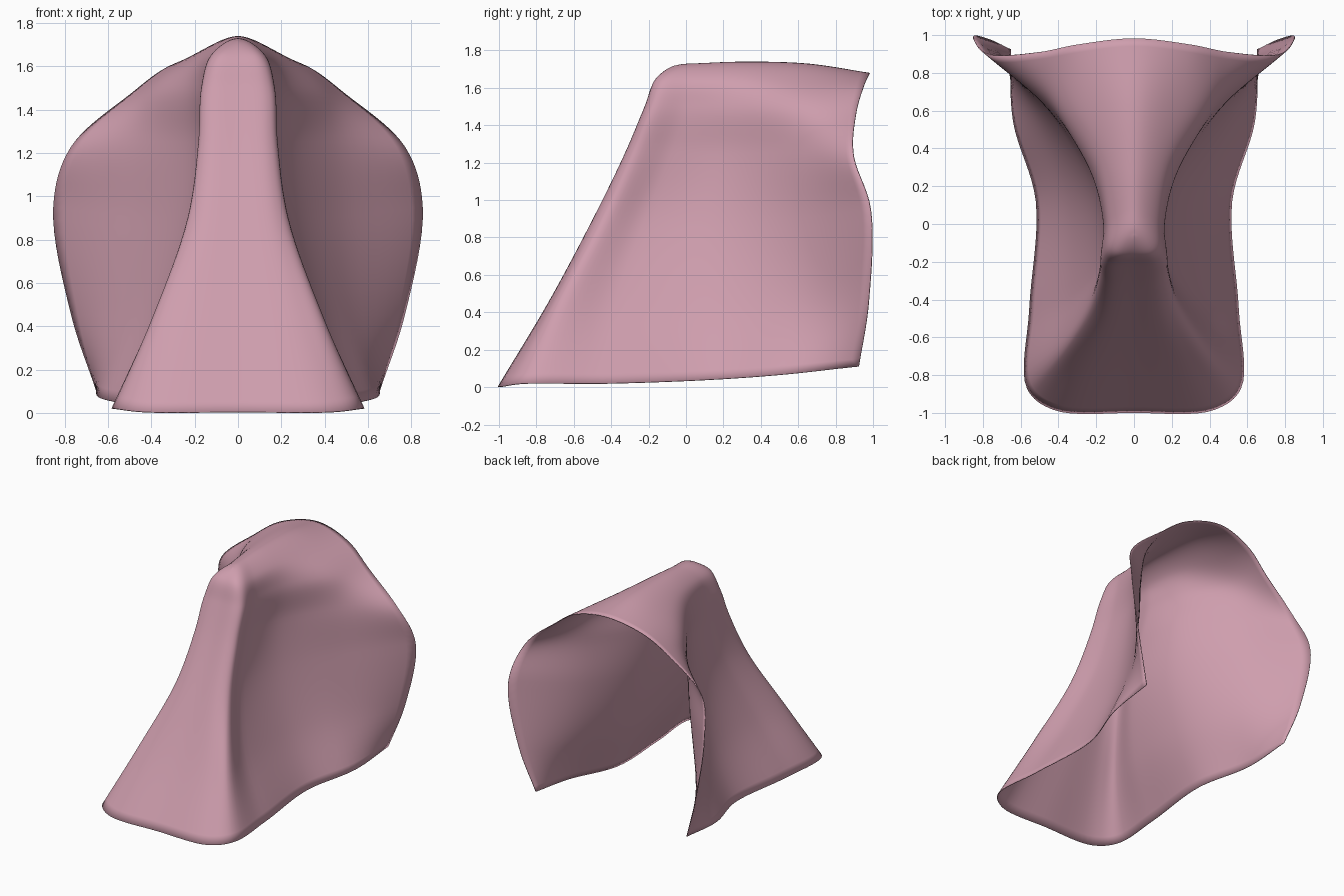
import bpy
from mathutils import Vector as V

if "Cube" in bpy.data.objects:
    bpy.data.objects.remove(bpy.data.objects["Cube"])

# Right half of the draped cloth: folds running from ridge down to hem
front_centre = [(0, -.06, 1.72), (0, -.16, 1.65), (0, -.22, 1.5), (0, -.325, 1.25),
                (0, -.495, .9), (0, -.735, .45), (0, -1, .005)]
panel_edge = [(0, -.02, 1.727), (.12, -.12, 1.65), (.165, -.18, 1.5), (.18, -.28, 1.25),
              (.23, -.44, .9), (.385, -.68, .45), (.567, -.87, .02)]
pinch = [(0, .08, 1.732), (.13, .02, 1.645), (.16, 0, 1.5), (.155, -.08, 1.25),
         (.185, -.22, .9), (.335, -.38, .45), (.555, -.45, .02)]
side_fold = [(0, .3, 1.74), (.16, .27, 1.65), (.215, .25, 1.5), (.2, .22, 1.25),
             (.23, .18, .9), (.35, .15, .45), (.52, .12, .04)]
flare = [(0, .65, 1.73), (.24, .62, 1.63), (.4, .62, 1.48), (.44, .6, 1.25),
         (.46, .6, .9), (.52, .58, .45), (.64, .54, .07)]
back_edge = [(0, .983, 1.68), (.3, .95, 1.61), (.5, .91, 1.47), (.77, .895, 1.23),
             (.853, .985, .95), (.77, .975, .45), (.658, .925, .11)]


def flip(p):
    return V((-p[0], p[1], p[2]))


def spline(pts, n, before):
    """Smooth curve through pts; 'before' is a phantom point ahead of the first."""
    p = [V(before)] + [V(q) for q in pts]
    p.append(p[-1] * 2 - p[-2])
    d = [max((b - a).length, 1e-4) ** .5 for a, b in zip(p, p[1:])]
    s = [(b - a) / h for a, b, h in zip(p, p[1:], d)]
    tan = [None] + [(s[i - 1] * d[i] + s[i] * d[i - 1]) / (d[i - 1] + d[i])
                    for i in range(1, len(p) - 1)]
    out = []
    for i in range(1, len(p) - 2):
        for k in range(n):
            t = k / n
            out.append(p[i] * (2 * t**3 - 3 * t**2 + 1) + tan[i] * d[i] * (t**3 - 2 * t**2 + t)
                       + p[i + 1] * (3 * t**2 - 2 * t**3) + tan[i + 1] * d[i] * (t**3 - t**2))
    return out + [p[-2]]


# Flat front panel: extra fold line close to its edge
panel_flat = [(b[0] * .75, a[1] + .12 * (b[1] - a[1]), a[2])
              for a, b in zip(front_centre, panel_edge)]

columns = [spline(front_centre, 8, pinch[0])]
for c in (panel_flat, panel_edge, pinch, side_fold, flare, back_edge):
    columns.append(spline(c, 8, flip(c[1])))
rows = [spline(r, 8, flip(r[1])) for r in zip(*columns)]

# Skin the grid
w = len(rows[0])
verts = [p for r in rows for p in r]
for r in rows:
    r[0].x = 0
for p in rows[0]:
    p.x = 0
faces = [(i * w + j, (i + 1) * w + j, (i + 1) * w + j + 1, i * w + j + 1)
         for i in range(len(rows) - 1) for j in range(w - 1)]
mesh = bpy.data.meshes.new("draped_cloth")
mesh.from_pydata(verts, [], faces)
cloth = bpy.data.objects.new("draped_cloth", mesh)
bpy.context.collection.objects.link(cloth)

pink = bpy.data.materials.new("dusty pink")
pink.diffuse_color = (.62, .34, .42, 1)
pink.use_nodes = True
pink.node_tree.nodes["Principled BSDF"].inputs["Base Color"].default_value = pink.diffuse_color
mesh.materials.append(pink)

# Mirror to the left side and give the cloth a slight thickness
m = cloth.modifiers.new("mirror", 'MIRROR')
m.use_clip = True
m.merge_threshold = .0005
s = cloth.modifiers.new("thickness", 'SOLIDIFY')
s.thickness = .006
s.offset = -1

bpy.context.view_layer.objects.active = cloth
cloth.select_set(True)
bpy.ops.object.shade_smooth()
